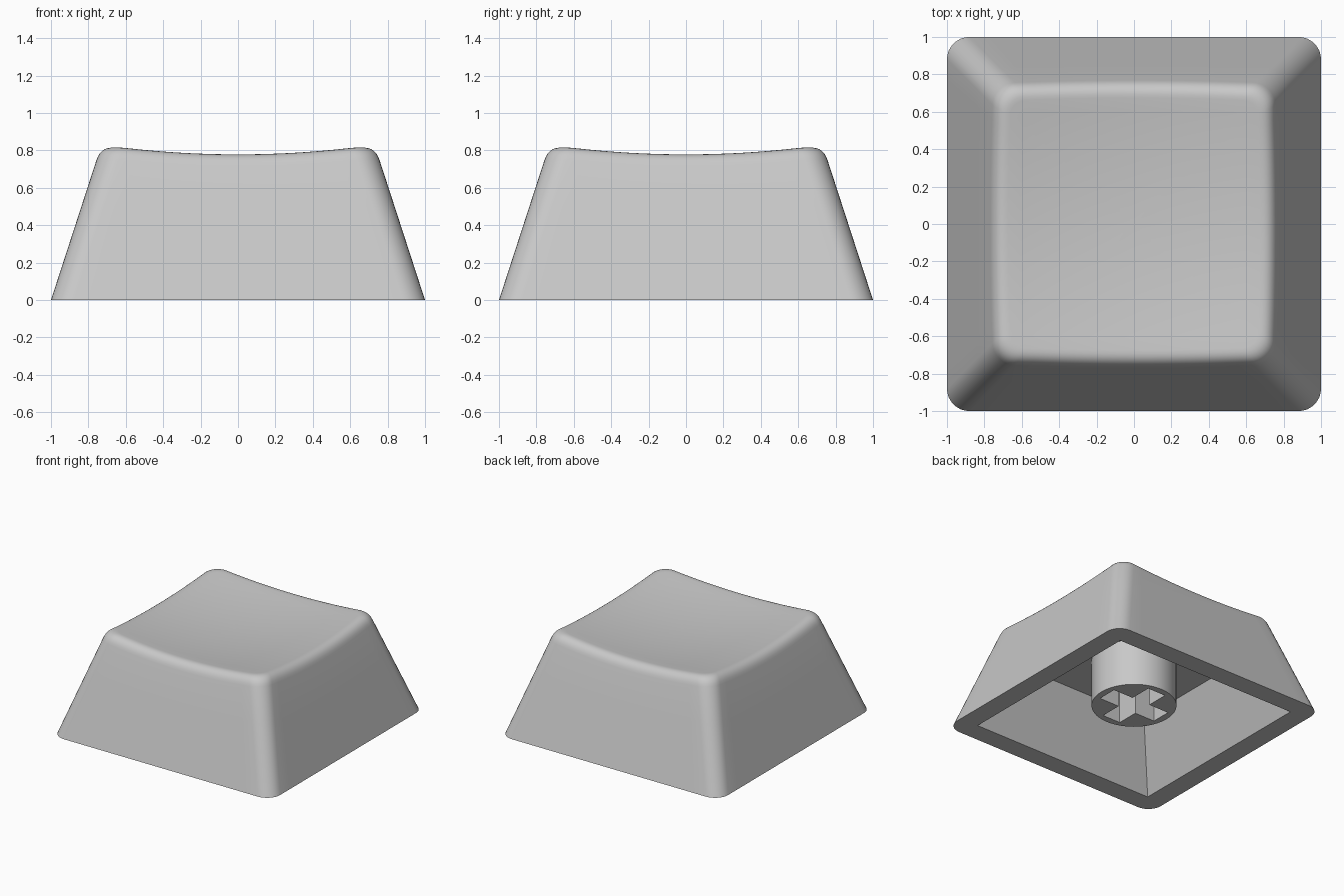
import bpy, bmesh, math
from mathutils import Vector

if "Cube" in bpy.data.objects:
    bpy.data.objects.remove(bpy.data.objects["Cube"])

plastic = bpy.data.materials.new("light_grey_plastic")
plastic.diffuse_color = (0.58, 0.58, 0.58, 1)
plastic.use_nodes = True
plastic.node_tree.nodes["Principled BSDF"].inputs["Base Color"].default_value = plastic.diffuse_color

SIDE, ARC = 16, 8            # segments per straight side and per rounded corner
SLOPE, RADIUS = 0.325, 0.12  # wall taper and corner radius


def loop(half, r):
    """Rounded square outline with a constant number of points."""
    corners = []
    for k in range(4):
        a0 = k * math.pi / 2
        sx, sy = ((1, 1), (-1, 1), (-1, -1), (1, -1))[k]
        c = Vector((sx * (half - r), sy * (half - r)))
        corners.append([c + r * Vector((math.cos(a0 + i * math.pi / 2 / ARC),
                                        math.sin(a0 + i * math.pi / 2 / ARC)))
                        for i in range(ARC + 1)])
    pts = []
    for k in range(4):
        a, b = corners[k][-1], corners[(k + 1) % 4][0]
        pts += corners[k] + [a.lerp(b, i / SIDE) for i in range(1, SIDE)]
    return pts


def dish(p):
    """Height of the scooped top."""
    return 0.732 + 0.1 * (p.x ** 2 + p.y ** 2)


def on_wall(i, z):
    p = loop(1 - SLOPE * z, RADIUS)[i]
    return Vector((p.x, p.y, z))


def flat(half, r, z):
    return [Vector((p.x, p.y, z)) for p in loop(half, r)]


def finish(bm, name):
    bmesh.ops.recalc_face_normals(bm, faces=bm.faces)
    me = bpy.data.meshes.new(name)
    bm.to_mesh(me)
    bm.free()
    me.materials.append(plastic)
    ob = bpy.data.objects.new(name, me)
    bpy.context.collection.objects.link(ob)
    bpy.ops.object.select_all(action='DESELECT')
    ob.select_set(True)
    bpy.context.view_layer.objects.active = ob
    bpy.ops.object.shade_smooth_by_angle(angle=math.radians(30))
    return ob


# Rounded rim between the wall and the scooped top
count = len(loop(1, RADIUS))
rim = [[] for _ in range(8)]
for i in range(count):
    z = 0.78
    for _ in range(6):
        z = dish(on_wall(i, z))
    edge = on_wall(i, z)
    low = on_wall(i, z - 0.075)
    q = loop(1 - SLOPE * z - 0.07, RADIUS - 0.04)[i]
    top = Vector((q.x, q.y, dish(q)))
    for j in range(8):
        t = j / 7
        rim[j].append(low * (1 - t) ** 2 + edge * 2 * t * (1 - t) + top * t * t)

# Shell: cavity ceiling, cavity wall, bottom lip, outer wall, rim, scooped top
rings = [flat(0.61, 0, 0.5), flat(0.836, 0, 0), flat(1, RADIUS, 0)]
base = rings[-1]
rings += [[base[i].lerp(rim[0][i], t) for i in range(count)] for t in (0.33, 0.67)]
rings += rim
for s in (0.9, 0.78, 0.64, 0.5, 0.36, 0.22, 0.1):
    ring = [Vector((p.x * s, p.y * s, 0)) for p in rim[-1]]
    for p in ring:
        p.z = dish(p)
    rings.append(ring)

bm = bmesh.new()
verts = [[bm.verts.new(p) for p in ring] for ring in rings]
for a, b in zip(verts, verts[1:]):
    for i in range(count):
        j = (i + 1) % count
        bm.faces.new((a[i], a[j], b[j], b[i]))
bm.faces.new(verts[0])
centre = bm.verts.new((0, 0, dish(Vector((0, 0, 0)))))
for i in range(count):
    bm.faces.new((verts[-1][i], verts[-1][(i + 1) % count], centre))
bmesh.ops.remove_doubles(bm, verts=bm.verts, dist=1e-4)
finish(bm, "keycap_shell")

# Stem: round post with a cross-shaped socket
L, W = 0.265, 0.082
quarter = [(L, -W), (L, W), (W, W)]
cross = []
for k in range(4):
    c, s = round(math.cos(k * math.pi / 2)), round(math.sin(k * math.pi / 2))
    cross += [(x * c - y * s, x * s + y * c) for x, y in quarter]
circle = [(0.32 * math.cos(k * math.tau / 64), 0.32 * math.sin(k * math.tau / 64))
          for k in range(64)]
bm = bmesh.new()
edges = []
for outline in (circle, cross):
    vs = [bm.verts.new((x, y, 0.115)) for x, y in outline]
    edges += [bm.edges.new((vs[i], vs[(i + 1) % len(vs)])) for i in range(len(vs))]
bmesh.ops.triangle_fill(bm, edges=edges, use_beauty=True)
ext = bmesh.ops.extrude_face_region(bm, geom=bm.faces[:], use_keep_orig=True)
for v in ext["geom"]:
    if isinstance(v, bmesh.types.BMVert):
        v.co.z = 0.51
finish(bm, "stem")
